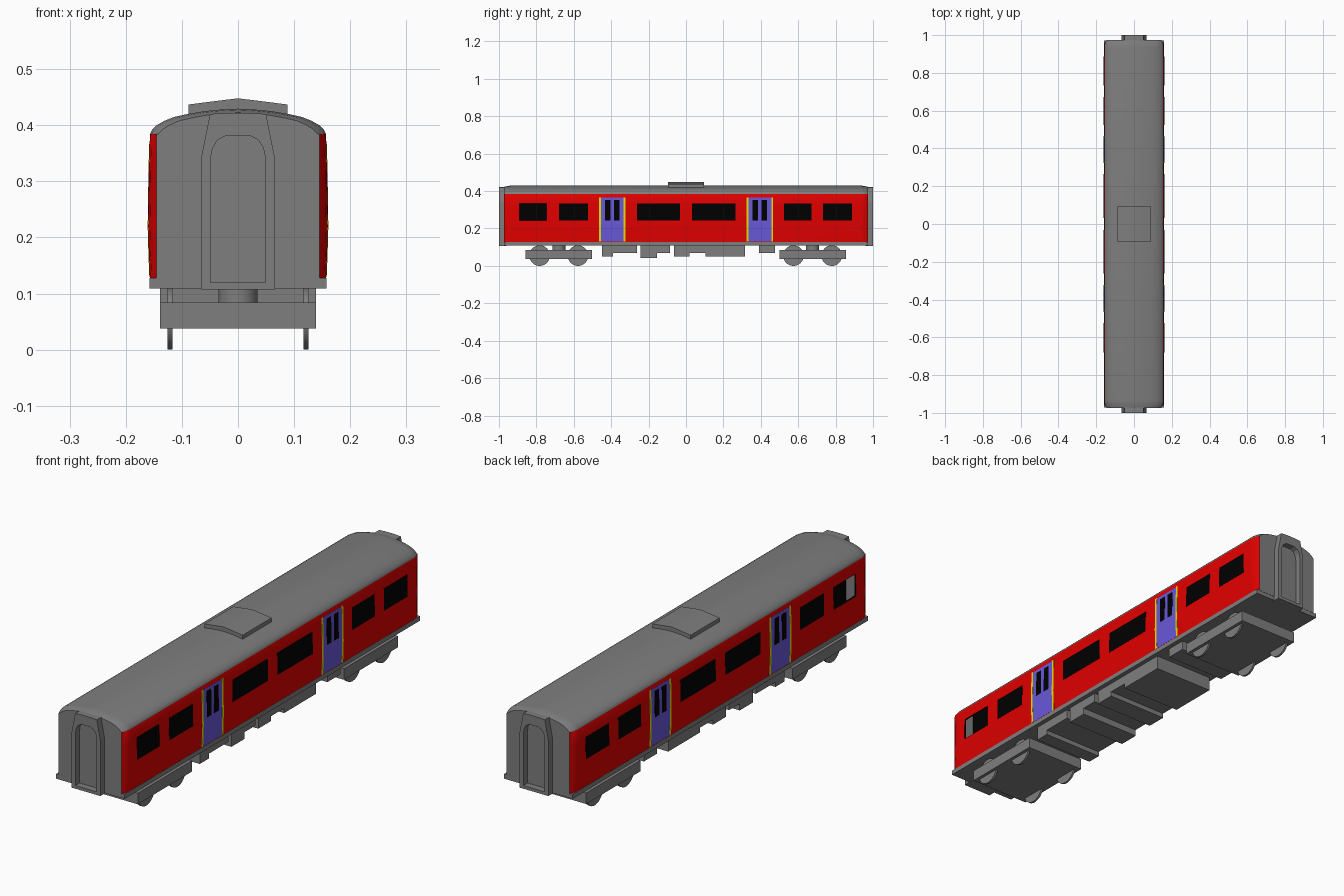
import bpy, bmesh, math

if "Cube" in bpy.data.objects:
    bpy.data.objects.remove(bpy.data.objects["Cube"])


def material(name, rgb):
    m = bpy.data.materials.new(name)
    m.diffuse_color = (*rgb, 1)
    m.use_nodes = True
    m.node_tree.nodes["Principled BSDF"].inputs["Base Color"].default_value = m.diffuse_color
    return m


GREY = material("grey", (0.21, 0.21, 0.21))
RED = material("red", (0.75, 0.0, 0.0))
PURPLE = material("purple", (0.14, 0.10, 0.70))
YELLOW = material("yellow", (0.80, 0.75, 0.0))
BLACK = material("black", (0.0, 0.0, 0.0))


def finish(name, bm, mats, smooth=False, mirror=None):
    bmesh.ops.recalc_face_normals(bm, faces=bm.faces[:])
    me = bpy.data.meshes.new(name)
    bm.to_mesh(me)
    bm.free()
    ob = bpy.data.objects.new(name, me)
    bpy.context.collection.objects.link(ob)
    for m in mats:
        me.materials.append(m)
    if mirror is not None:
        mod = ob.modifiers.new("mirror", 'MIRROR')
        mod.use_axis = [i == mirror for i in range(3)]
    if smooth:
        bpy.ops.object.select_all(action='DESELECT')
        ob.select_set(True)
        bpy.context.view_layer.objects.active = ob
        bpy.ops.object.shade_smooth_by_angle(angle=math.radians(35))
    return ob


def loft(rings, caps=True):
    """Skin a list of closed rings that have equal point counts."""
    bm = bmesh.new()
    vs = [[bm.verts.new(p) for p in r] for r in rings]
    n = len(rings[0])
    for a, b in zip(vs, vs[1:]):
        for i in range(n):
            j = (i + 1) % n
            bm.faces.new((a[i], a[j], b[j], b[i]))
    if caps:
        bm.faces.new(vs[0])
        bm.faces.new(vs[-1])
    return bm


def box(name, x, y0, y1, z0, z1, mat=GREY):
    rings = [[(-x, y, z0), (x, y, z0), (x, y, z1), (-x, y, z1)] for y in (y0, y1)]
    return finish(name, loft(rings), [mat])


# Body shell: half section from sill to roof ridge
SIDE = [(0.157, 0.126), (0.159, 0.18), (0.160, 0.22), (0.1585, 0.32), (0.157, 0.384)]
ROOF = [(0.153, 0.392), (0.145, 0.400), (0.131, 0.408), (0.113, 0.415),
        (0.09, 0.420), (0.06, 0.425), (0.03, 0.428)]


def body_ring(y, inset, drop):
    if inset > 0.01:  # straight inner edge at the end wall
        half = [(0.145, z) for _, z in SIDE]
    else:
        half = [(x - inset, z) for x, z in SIDE]
    half += [(x * (1 - inset / 0.157), z - drop) for x, z in ROOF]
    pts = half + [(0, 0.4295 - drop)] + [(-x, z) for x, z in reversed(half)]
    return [(x, y, z) for x, z in pts]


ENDS = [(0.973, 0.012, 0.007), (0.955, 0.003, 0.002), (0.935, 0, 0)]
rings = [body_ring(-y, i, d) for y, i, d in ENDS]
rings += [body_ring(y, i, d) for y, i, d in reversed(ENDS)]
bm = loft(rings)
bmesh.ops.recalc_face_normals(bm, faces=bm.faces[:])
for f in bm.faces:
    c = f.calc_center_median()
    if c.z < 0.384 and abs(c.x) > 0.14:
        f.material_index = 1
body = finish("body_shell", bm, [GREY, RED, BLACK], smooth=True)


# Open front window: a dark cavity behind the wall with a grey partition
def opening(x, y0, y1, z0, z1):
    return [(x, y0, z0), (x, y1, z0), (x, y1, z1), (x, y0, z1)]


WINDOW = (-0.89, -0.745, 0.242, 0.334)
CAVITY = (-0.892, -0.70, 0.18, 0.37)
bm = loft([opening(0.18, *WINDOW), opening(0.152, *WINDOW),
           opening(0.152, *CAVITY), opening(0.112, *CAVITY)])
for f in bm.faces:
    c = f.calc_center_median()
    f.material_index = 0 if c.y < -0.8915 and 0.12 < c.x < 0.15 else 2
cutter = finish("window_cutter", bm, [GREY, RED, BLACK], mirror=0)
cutter.hide_render = True
cutter.display_type = 'WIRE'
cut = body.modifiers.new("window_recess", 'BOOLEAN')
cut.object = cutter
cut.operation = 'DIFFERENCE'
cut.solver = 'EXACT'

# Floor slab
box("floor_slab", 0.158, -0.972, 0.972, 0.109, 0.128)


# Side plates that follow the wall section
def wall_x(z):
    for (xa, za), (xb, zb) in zip(SIDE, SIDE[1:]):
        if z <= zb:
            return xa + (xb - xa) * (z - za) / (zb - za)
    return SIDE[-1][0]


def plate(name, y0, y1, z0, z1, out, mat):
    zs = [z0] + [z for _, z in SIDE if z0 < z < z1] + [z1]
    rings = []
    for z in zs:
        xo, xi = wall_x(z) + out, wall_x(z) - 0.003
        rings.append([(xi, y0, z), (xo, y0, z), (xo, y1, z), (xi, y1, z)])
    return finish(name, loft(rings), [mat], mirror=0)


for y0, y1 in [(-0.68, -0.523), (-0.263, -0.031),
               (0.032, 0.264), (0.523, 0.672), (0.733, 0.887)]:
    plate("window", y0, y1, 0.242, 0.334, 0.0005, BLACK)

# Sliding doors with yellow edges and paired panes
for c in (-0.394, 0.395):
    plate("door", c - 0.066, c + 0.066, 0.13, 0.365, 0.0005, PURPLE)
    for s in (-1, 1):
        e = c + s * 0.066
        plate("door_edge", e - 0.005, e + 0.005, 0.13, 0.367, 0.001, YELLOW)
        p = c + s * 0.024
        plate("door_pane", p - 0.015, p + 0.015, 0.243, 0.352, 0.001, BLACK)

# Gangway frames around a recessed end doorway
OUTER = [(0.066, 0.107), (0.066, 0.34), (0.060, 0.37), (0.050, 0.42), (0.02, 0.422)]
INNER = [(0.049, 0.120), (0.049, 0.34), (0.045, 0.36), (0.036, 0.374), (0.02, 0.382)]


def arch(half, y):
    return [(x, y, z) for x, z in half + [(-x, z) for x, z in reversed(half)]]


bm = loft([arch(OUTER, -0.96), arch(OUTER, -1.0), arch(INNER, -1.0), arch(INNER, -0.96)],
          caps=False)
finish("gangway_frame", bm, [GREY], mirror=1)

# Roof vent with a shallow ridge
vent = [(-0.088, 0.415), (0.088, 0.415), (0.088, 0.437), (0.045, 0.4425), (0, 0.448),
        (-0.045, 0.4425), (-0.088, 0.437)]
finish("roof_vent", loft([[(x, y, z) for x, z in vent] for y in (-0.095, 0.095)]),
       [GREY], smooth=True)


def cylinder(name, r, depth, loc, axis, segs=32):
    bm = bmesh.new()
    bmesh.ops.create_cone(bm, cap_ends=True, segments=segs, radius1=r, radius2=r, depth=depth)
    ob = finish(name, bm, [GREY], smooth=True)
    ob.location = loc
    if axis == 'X':
        ob.rotation_euler = (0, math.pi / 2, 0)
    return ob


# Bogies, wheels and pivots
for c in (-0.68, 0.677):
    box("bogie_frame", 0.139, c - 0.178, c + 0.178, 0.038, 0.084)
    cylinder("bogie_pivot", 0.035, 0.04, (0, c, 0.097), 'Z')
    for s in (-1, 1):
        for x in (-0.121, 0.121):
            cylinder("wheel", 0.055, 0.009, (x, c + s * 0.1025, 0.055), 'X')

# Underfloor equipment boxes: start, end, underside height
for y0, y1, z in [(-0.45, -0.39, 0.05), (-0.39, -0.262, 0.07), (-0.242, -0.155, 0.042),
                  (-0.155, -0.085, 0.07), (-0.065, 0.02, 0.05), (0.02, 0.105, 0.07),
                  (0.105, 0.315, 0.05), (0.39, 0.475, 0.07)]:
    box("equipment_box", 0.139, y0, y1, z, 0.112)
